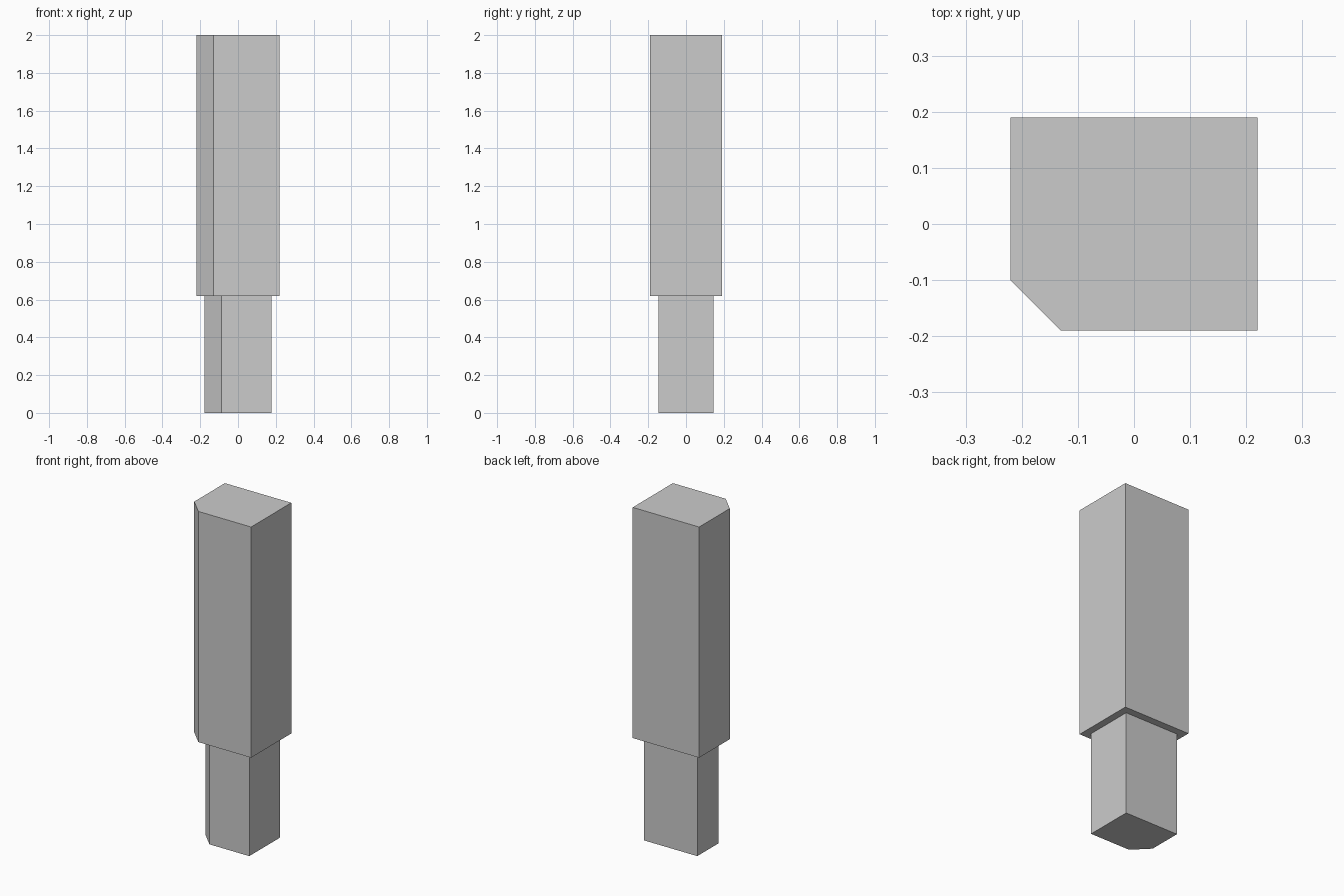
import bpy
import bmesh

if "Cube" in bpy.data.objects:
    bpy.data.objects.remove(bpy.data.objects["Cube"])


def chamfered_block(name, hx, hy, z0, z1, cut):
    """Upright block whose front-left vertical corner is cut at 45 degrees."""
    outline = [(-hx + cut, -hy), (hx, -hy), (hx, hy), (-hx, hy), (-hx, -hy + cut)]
    bm = bmesh.new()
    base = bm.faces.new([bm.verts.new((x, y, z0)) for x, y in outline])
    top = bmesh.ops.extrude_face_region(bm, geom=[base], use_keep_orig=True)["geom"]
    bmesh.ops.translate(bm, vec=(0, 0, z1 - z0),
                        verts=[v for v in top if isinstance(v, bmesh.types.BMVert)])
    bmesh.ops.recalc_face_normals(bm, faces=bm.faces)
    mesh = bpy.data.meshes.new(name)
    bm.to_mesh(mesh)
    bm.free()
    obj = bpy.data.objects.new(name, mesh)
    bpy.context.collection.objects.link(obj)
    return obj


# Narrow foot and wider upper body share the same corner cut
chamfered_block("lower_shaft", 0.177, 0.146, 0.0, 0.618, 0.09)
chamfered_block("upper_body", 0.22, 0.19, 0.618, 2.0, 0.09)
